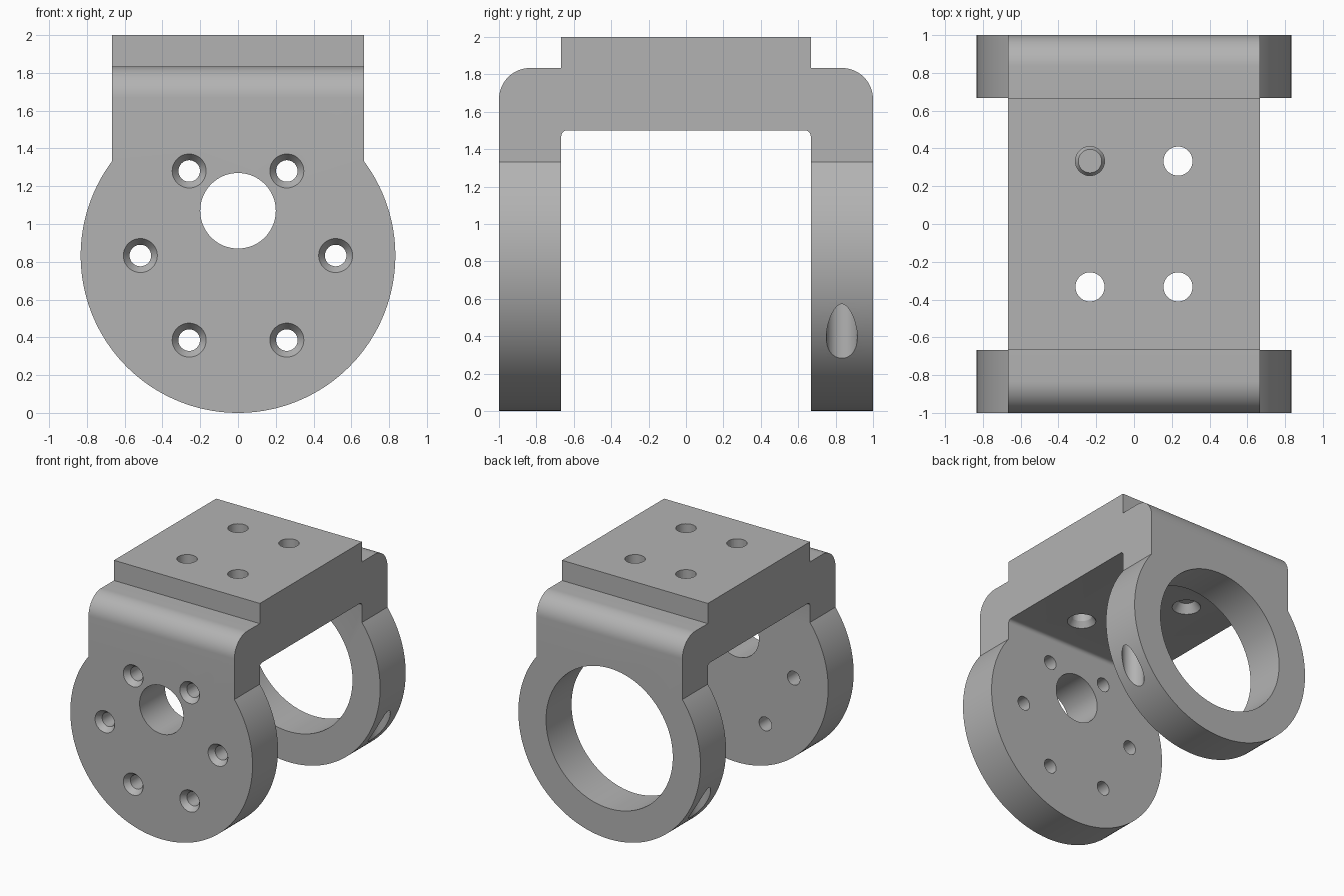
import bpy, bmesh
from math import cos, sin, pi, radians, atan2
from mathutils import Matrix, Vector

old = bpy.data.objects.get("Cube")
if old:
    bpy.data.objects.remove(old)

metal = bpy.data.materials.new("grey metal")
metal.use_nodes = True
GREY = (0.45, 0.45, 0.45, 1)
metal.diffuse_color = GREY
metal.node_tree.nodes["Principled BSDF"].inputs["Base Color"].default_value = GREY


def make_object(name, bm):
    bmesh.ops.recalc_face_normals(bm, faces=bm.faces)
    mesh = bpy.data.meshes.new(name)
    bm.to_mesh(mesh)
    bm.free()
    mesh.materials.append(metal)
    obj = bpy.data.objects.new(name, mesh)
    bpy.context.collection.objects.link(obj)
    return obj


def extrude(name, points, offset):
    """Extrude a closed outline along the vector offset."""
    bm = bmesh.new()
    face = bm.faces.new([bm.verts.new(p) for p in points])
    moved = bmesh.ops.extrude_face_region(bm, geom=[face])["geom"]
    verts = [v for v in moved if isinstance(v, bmesh.types.BMVert)]
    bmesh.ops.translate(bm, verts=verts, vec=offset)
    return make_object(name, bm)


def arc(cx, cz, r, start, end, n):
    return [(cx + r * cos(start + (end - start) * i / n),
             cz + r * sin(start + (end - start) * i / n)) for i in range(n + 1)]


def combine(target, tool, operation):
    """Apply one boolean and remove the helper."""
    tool.hide_render = True
    mod = target.modifiers.new("boolean", "BOOLEAN")
    mod.operation, mod.object, mod.solver = operation, tool, "EXACT"
    graph = bpy.context.evaluated_depsgraph_get()
    result = bpy.data.meshes.new_from_object(target.evaluated_get(graph))
    target.modifiers.clear()
    target.data = result
    bpy.data.objects.remove(tool)


def cut(target, start, end, r1, r2=None, sides=48):
    """Cut a round or tapered hole from start to end."""
    start, end = Vector(start), Vector(end)
    axis = end - start
    turn = axis.to_track_quat("Z", "Y").to_matrix().to_4x4()
    bm = bmesh.new()
    bmesh.ops.create_cone(bm, cap_ends=True, segments=sides, radius1=r1,
                          radius2=r1 if r2 is None else r2, depth=axis.length,
                          matrix=Matrix.Translation((start + end) / 2) @ turn)
    combine(target, make_object("hole_cutter", bm), "DIFFERENCE")


def countersunk(target, face_point, inward, length, r, rim, depth):
    """Straight hole with a conical seat at the face point."""
    p, d = Vector(face_point), Vector(inward)
    cut(target, p - d * 0.1, p + d * length, r)
    slope = rim - r
    cut(target, p - d * depth, p + d * depth * 1.5, rim + slope, rim - 1.5 * slope)


# Front outline: round lug below a straight-sided block
W, R, CZ = 0.667, 0.833, 0.833
corner = atan2(0.5, W)
lug = arc(0, CZ, R, corner, -pi - corner, 140)
outline = [(-W, 2.1), (W, 2.1)] + lug
bracket = extrude("bracket", [(x, -1.1, z) for x, z in outline], (0, 2.2, 0))

# Side outline: stepped, rounded U shape
half = [(0.667, 2), (0.667, 1.833)] + arc(0.833, 1.667, 0.167, pi / 2, 0, 16)
half += [(1, -0.1), (0.667, -0.1)] + arc(0.637, 1.47, 0.03, 0, pi / 2, 8)
side = half + [(-y, z) for y, z in reversed(half)]
tool = extrude("side_outline", [(-1, y, z) for y, z in side], (2, 0, 0))
combine(bracket, tool, "INTERSECT")

# Ring bore at the back, offset shaft hole at the front
cut(bracket, (0, 0.5, CZ), (0, 1.1, CZ), 0.58, sides=128)
cut(bracket, (0, -1.1, 1.07), (0, -0.5, 1.07), 0.2, sides=80)

# Six countersunk screw holes in the front lug
for i in range(6):
    a = i * pi / 3
    spot = (0.517 * cos(a), -1, CZ + 0.517 * sin(a))
    countersunk(bracket, spot, (0, 1, 0), 0.5, 0.057, 0.09, 0.045)

for sx in (-1, 1):
    # Four roof holes, countersunk from below
    for sy in (-1, 1):
        countersunk(bracket, (sx * 0.233, sy * 0.333, 1.5), (0, 0, 1),
                    0.7, 0.077, 0.107, 0.045)
    # Blind vertical bolt hole in each side of the ring
    cut(bracket, (sx * 0.708, 0.833, -0.1), (sx * 0.708, 0.833, 0.85), 0.083)

bracket.data.materials.clear()
bracket.data.materials.append(metal)
bpy.ops.object.select_all(action="DESELECT")
bracket.select_set(True)
bpy.context.view_layer.objects.active = bracket
bpy.ops.object.shade_smooth_by_angle(angle=radians(20))
